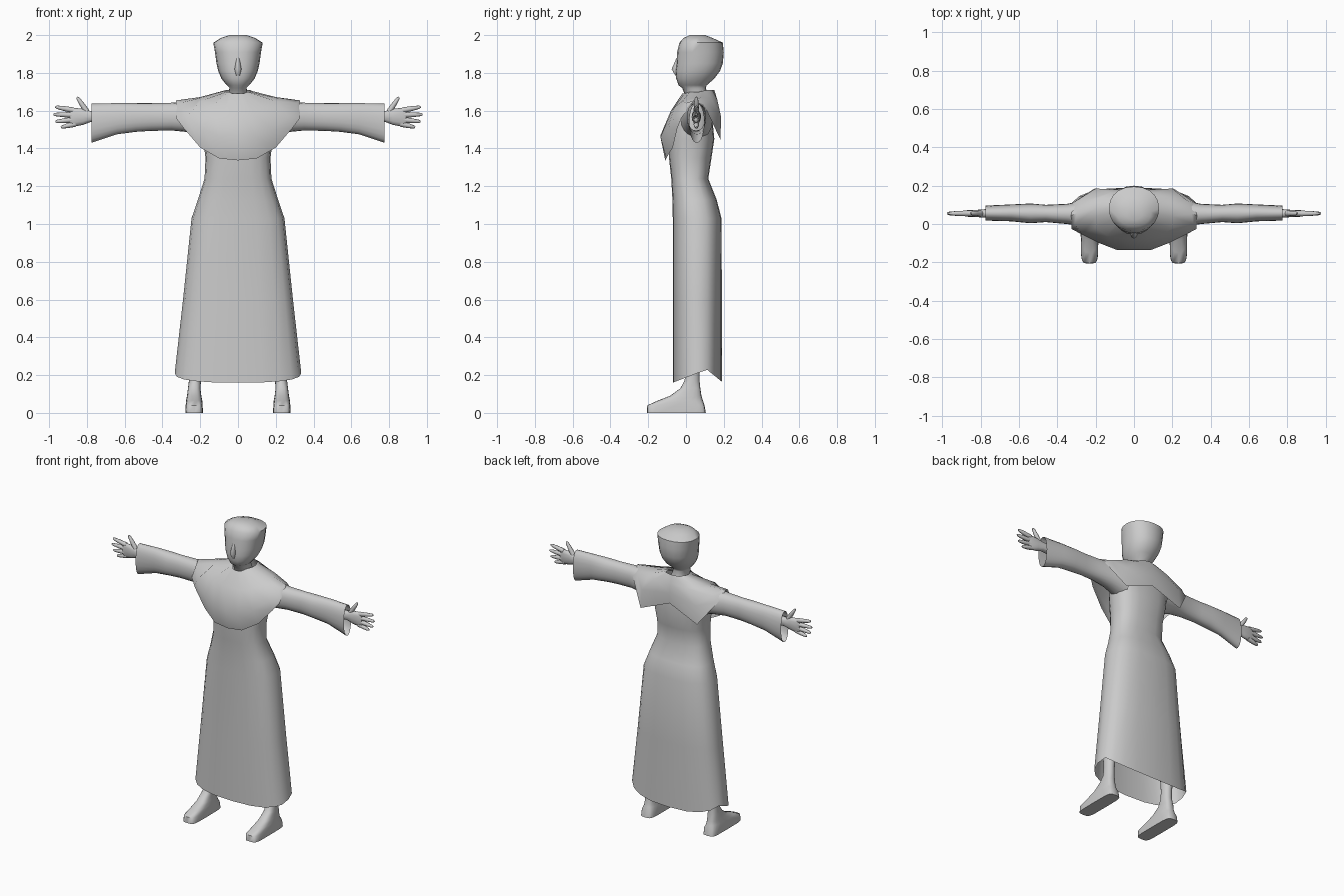
import bpy, bmesh
from math import sin, cos, pi, radians, copysign

cube = bpy.data.objects.get("Cube")
if cube:
    bpy.data.objects.remove(cube, do_unlink=True)

grey = bpy.data.materials.new("plain grey")
grey.use_nodes = True
grey.diffuse_color = (0.6, 0.6, 0.6, 1)
grey.node_tree.nodes["Principled BSDF"].inputs["Base Color"].default_value = (0.6, 0.6, 0.6, 1)


def skin(name, rows, closed=True, cap_start=False, cap_end=False, angle=60):
    """Join rows of points with quads into one smooth object."""
    bm = bmesh.new()
    grid = [[bm.verts.new(p) for p in row] for row in rows]
    n = len(grid[0])
    for low, high in zip(grid, grid[1:]):
        for i in range(n if closed else n - 1):
            j = (i + 1) % n
            bm.faces.new((low[i], low[j], high[j], high[i]))
    if cap_start:
        bm.faces.new(grid[0])
    if cap_end:
        bm.faces.new(grid[-1])
    bmesh.ops.remove_doubles(bm, verts=bm.verts, dist=0.0001)
    bmesh.ops.recalc_face_normals(bm, faces=bm.faces)
    mesh = bpy.data.meshes.new(name)
    bm.to_mesh(mesh)
    bm.free()
    mesh.materials.append(grey)
    obj = bpy.data.objects.new(name, mesh)
    bpy.context.collection.objects.link(obj)
    bpy.ops.object.select_all(action='DESELECT')
    obj.select_set(True)
    bpy.context.view_layer.objects.active = obj
    bpy.ops.object.shade_smooth_by_angle(angle=radians(angle))
    return obj


def oval(a0, a1, b0, b1, power=2.0, n=20):
    """Points of a superellipse filling the box a0..a1, b0..b1."""
    pts = []
    for i in range(n):
        c, s = cos(2 * pi * i / n), sin(2 * pi * i / n)
        a = copysign(abs(c) ** (2 / power), c)
        b = copysign(abs(s) ** (2 / power), s)
        pts.append(((a0 + a1) / 2 + a * (a1 - a0) / 2, (b0 + b1) / 2 + b * (b1 - b0) / 2))
    return pts


def upright(rings, x=0, power=2.0):
    """Rows from rings of (height, half width, front, back)."""
    return [[(px, py, z) for px, py in oval(x - w, x + w, f, b, power)]
            for z, w, f, b in rings]


def finger(name, side, path, n=8):
    """Tapered tube in the plane of the hand, from (x, z, radius)."""
    dx, dz = path[-1][0] - path[0][0], path[-1][1] - path[0][1]
    size = (dx * dx + dz * dz) ** 0.5
    rows = []
    for x, z, r in path:
        ring = [(cos(2 * pi * i / n) * r, sin(2 * pi * i / n) * r) for i in range(n)]
        rows.append([(side * (x - dz / size * u), 0.055 + v, z + dx / size * u) for u, v in ring])
    skin(name, rows, cap_start=True, cap_end=True)


# Head with neck
head = upright([
    (1.67, .055, .0, .12), (1.72, .045, -.02, .105), (1.735, .06, -.04, .11),
    (1.77, .088, -.052, .15), (1.81, .105, -.056, .18), (1.85, .114, -.05, .195),
    (1.91, .122, -.047, .2), (1.96, .131, -.035, .195), (1.985, .09, -.012, .14),
    (2.0, .045, .02, .1)], power=2.2)
skin("head", head, cap_end=True)

# Nose
skin("nose", upright([(1.785, .012, -.056, -.03), (1.82, .018, -.076, -.03),
                      (1.88, .008, -.05, -.03)]), cap_start=True, cap_end=True)

# Long robe with a raised hem at the sides
robe = upright([
    (.2, .335, -.07, .19), (.6, .291, -.07, .19), (1.03, .246, -.07, .188),
    (1.13, .212, -.072, .162), (1.24, .177, -.078, .118), (1.35, .172, -.09, .135),
    (1.45, .185, -.09, .15), (1.55, .2, -.06, .14), (1.65, .17, -.02, .13)], power=2.6)


def hem(y):
    if y < 0.11:
        return 0.16 + 0.07 * (y + 0.07) / 0.18
    return 0.23 - 0.065 * (y - 0.11) / 0.08


robe[0] = [(x, y, hem(y)) for x, y, z in robe[0]]
skin("robe", robe)

# Shoulder cape: columns from front centre to back centre, neck to hem
half = [
    [(0, -.02, 1.69), (0, -.08, 1.6), (0, -.135, 1.47), (0, -.11, 1.337)],
    [(.03, -.01, 1.69), (.07, -.075, 1.6), (.09, -.135, 1.46), (.1, -.105, 1.347)],
    [(.05, .02, 1.7), (.14, -.06, 1.62), (.18, -.1, 1.5), (.2, -.07, 1.405)],
    [(.06, .05, 1.7), (.2, -.02, 1.65), (.27, -.055, 1.57), (.29, -.045, 1.51)],
    [(.065, .07, 1.7), (.2, .04, 1.667), (.31, .0, 1.64), (.327, -.025, 1.56)],
    [(.07, .09, 1.705), (.2, .08, 1.672), (.3, .055, 1.658), (.328, .045, 1.655)],
    [(.06, .12, 1.71), (.18, .135, 1.665), (.28, .12, 1.63), (.32, .11, 1.6)],
    [(.05, .14, 1.71), (.12, .165, 1.66), (.2, .185, 1.57), (.21, .183, 1.445)],
    [(0, .15, 1.71), (0, .165, 1.66), (0, .175, 1.6), (0, .175, 1.53)],
]
mirrored = [[(-x, y, z) for x, y, z in col] for col in half[-2:0:-1]]
skin("shoulder_cape", half + mirrored + half[:1], closed=False)

for side, word in ((1, "left"), (-1, "right")):
    # Flared sleeve, open at the cuff
    sleeve = [
        (.15, 1.45, 1.65, -.03, .14), (.25, 1.485, 1.648, -.015, .125),
        (.35, 1.495, 1.642, .0, .105), (.46, 1.493, 1.64, .01, .1),
        (.54, 1.488, 1.64, .004, .107), (.64, 1.475, 1.64, .014, .102),
        (.775, 1.43, 1.637, .018, .096)]
    skin(word + "_sleeve", [[(side * x, y, z) for z, y in oval(lo, hi, f, b, 2.2)]
                            for x, lo, hi, f, b in sleeve])

    # Palm and wrist
    palm = [(.7, 1.535, 1.6, .03, .08), (.78, 1.54, 1.598, .033, .077),
            (.82, 1.525, 1.61, .036, .074), (.87, 1.515, 1.615, .038, .072),
            (.89, 1.525, 1.607, .043, .067)]
    skin(word + "_palm", [[(side * x, y, z) for z, y in oval(lo, hi, f, b, 2.4, 12)]
                          for x, lo, hi, f, b in palm], cap_start=True, cap_end=True)

    # Thumb and fingers: base and tip of each
    digits = {
        "thumb": (.8, 1.595, .852, 1.672), "index_finger": (.87, 1.602, .968, 1.62),
        "middle_finger": (.87, 1.577, .977, 1.58), "ring_finger": (.87, 1.552, .967, 1.542),
        "little_finger": (.86, 1.53, .938, 1.512)}
    for digit, (x0, z0, x1, z1) in digits.items():
        path = [(x0 + (x1 - x0) * t, z0 + (z1 - z0) * t, r)
                for t, r in ((0, .015), (.5, .013), (.9, .009), (1, .004))]
        finger(word + "_" + digit, side, path)

    # Foot and lower leg
    x = 0.232 * side
    rows = upright([(0, .046, -.207, .105), (.04, .045, -.205, .098)], x, 5)
    rows += upright([(.065, .043, -.15, .09), (.09, .038, -.085, .082),
                     (.13, .033, -.03, .076)], x, 2.8)
    rows += upright([(.17, .032, -.008, .072), (.22, .032, .0, .072),
                     (.5, .045, -.02, .1)], x - 0.004 * side)
    skin(word + "_foot", rows, cap_start=True, cap_end=True)
